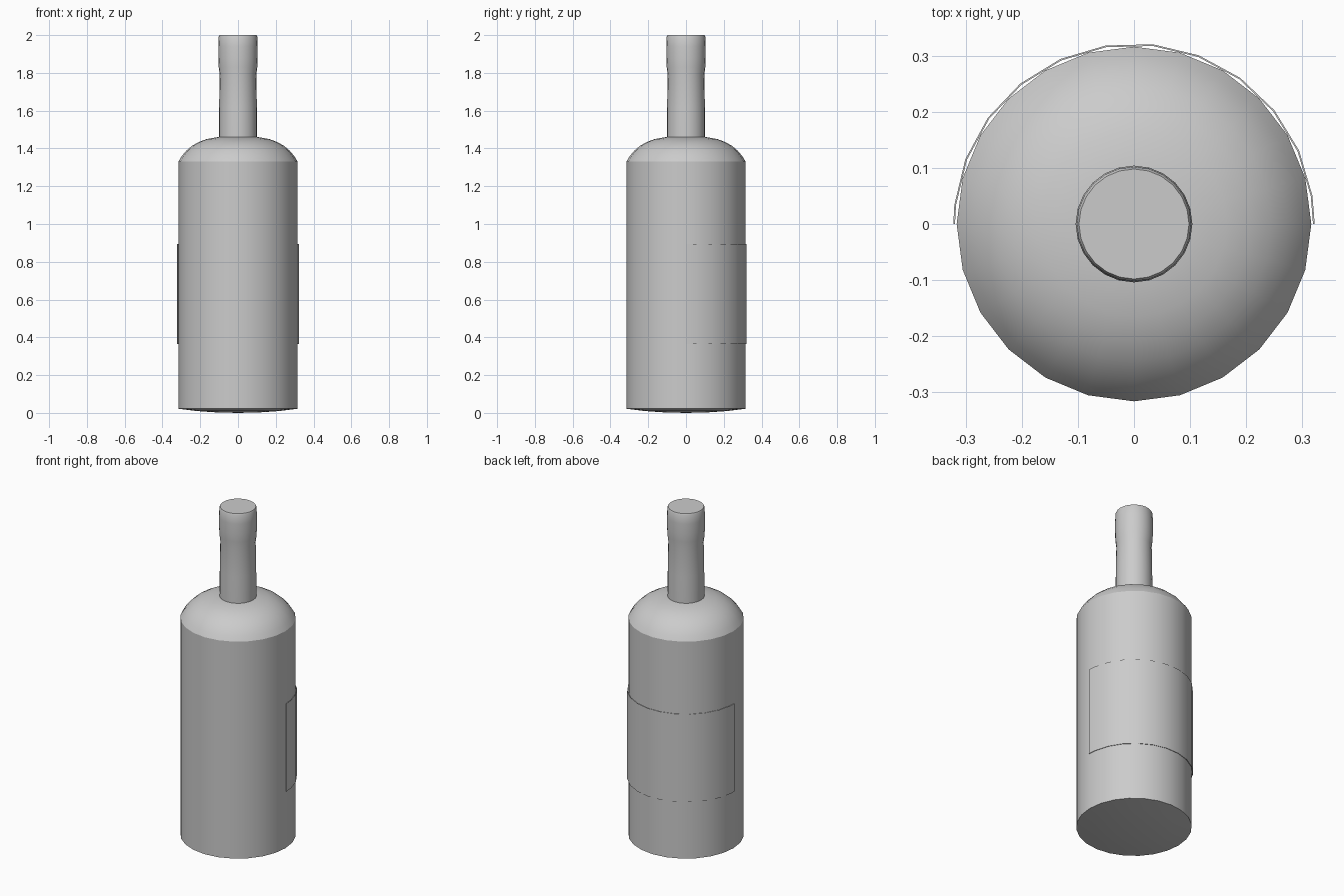
import bpy, bmesh, math

default = bpy.data.objects.get("Cube")
if default:
    bpy.data.objects.remove(default, do_unlink=True)

SEGMENTS = 24

grey = bpy.data.materials.new("plain grey")
grey.use_nodes = True
colour = (0.6, 0.6, 0.6, 1)
grey.diffuse_color = colour
grey.node_tree.nodes["Principled BSDF"].inputs["Base Color"].default_value = colour


def finish(name, bm, angle):
    """Turn a bmesh into a smooth-shaded object with sharp edges kept."""
    bmesh.ops.recalc_face_normals(bm, faces=bm.faces[:])
    mesh = bpy.data.meshes.new(name)
    bm.to_mesh(mesh)
    bm.free()
    mesh.materials.append(grey)
    obj = bpy.data.objects.new(name, mesh)
    bpy.context.collection.objects.link(obj)
    bpy.ops.object.select_all(action='DESELECT')
    obj.select_set(True)
    bpy.context.view_layer.objects.active = obj
    bpy.ops.object.shade_smooth_by_angle(angle=math.radians(angle))
    return obj


def lathe(name, profile, angle=28):
    """Spin a (radius, height) profile around the z axis."""
    bm = bmesh.new()
    verts = [bm.verts.new((r, 0, z)) for r, z in profile]
    edges = [bm.edges.new(pair) for pair in zip(verts, verts[1:])]
    bmesh.ops.spin(bm, geom=verts + edges, cent=(0, 0, 0), axis=(0, 0, 1),
                   angle=math.tau, steps=SEGMENTS, use_merge=True)
    bmesh.ops.remove_doubles(bm, verts=bm.verts[:], dist=1e-5)
    return finish(name, bm, angle)


# Body with slightly domed base and rounded shoulder
lathe("bottle_body", [
    (0, 0.0), (0.12, 0.003), (0.22, 0.010), (0.316, 0.022),
    (0.316, 1.33), (0.299, 1.358), (0.275, 1.387), (0.245, 1.413),
    (0.208, 1.434), (0.165, 1.450), (0.10, 1.461), (0, 1.465)])

# Neck with a slightly swollen top and flat closed mouth
lathe("bottle_neck", [
    (0.101, 1.45), (0.100, 1.62), (0.097, 1.79), (0.102, 1.83),
    (0.104, 1.88), (0.104, 1.94), (0.102, 1.992), (0.098, 2.0), (0, 2.0)])

# Thin label wrapped around the back half
bm = bmesh.new()
angles = [0.0] + [math.radians(9 + 15 * i) for i in range(12)] + [math.pi]
rings = []
for a in angles:
    rings.append([bm.verts.new((r * math.cos(a), r * math.sin(a), z))
                  for r, z in ((0.319, 0.365), (0.322, 0.365),
                               (0.322, 0.895), (0.319, 0.895))])
for a, b in zip(rings, rings[1:]):
    for i in range(4):
        j = (i + 1) % 4
        bm.faces.new((a[i], a[j], b[j], b[i]))
bm.faces.new(rings[0])
bm.faces.new(rings[-1][::-1])
finish("label", bm, 30)
